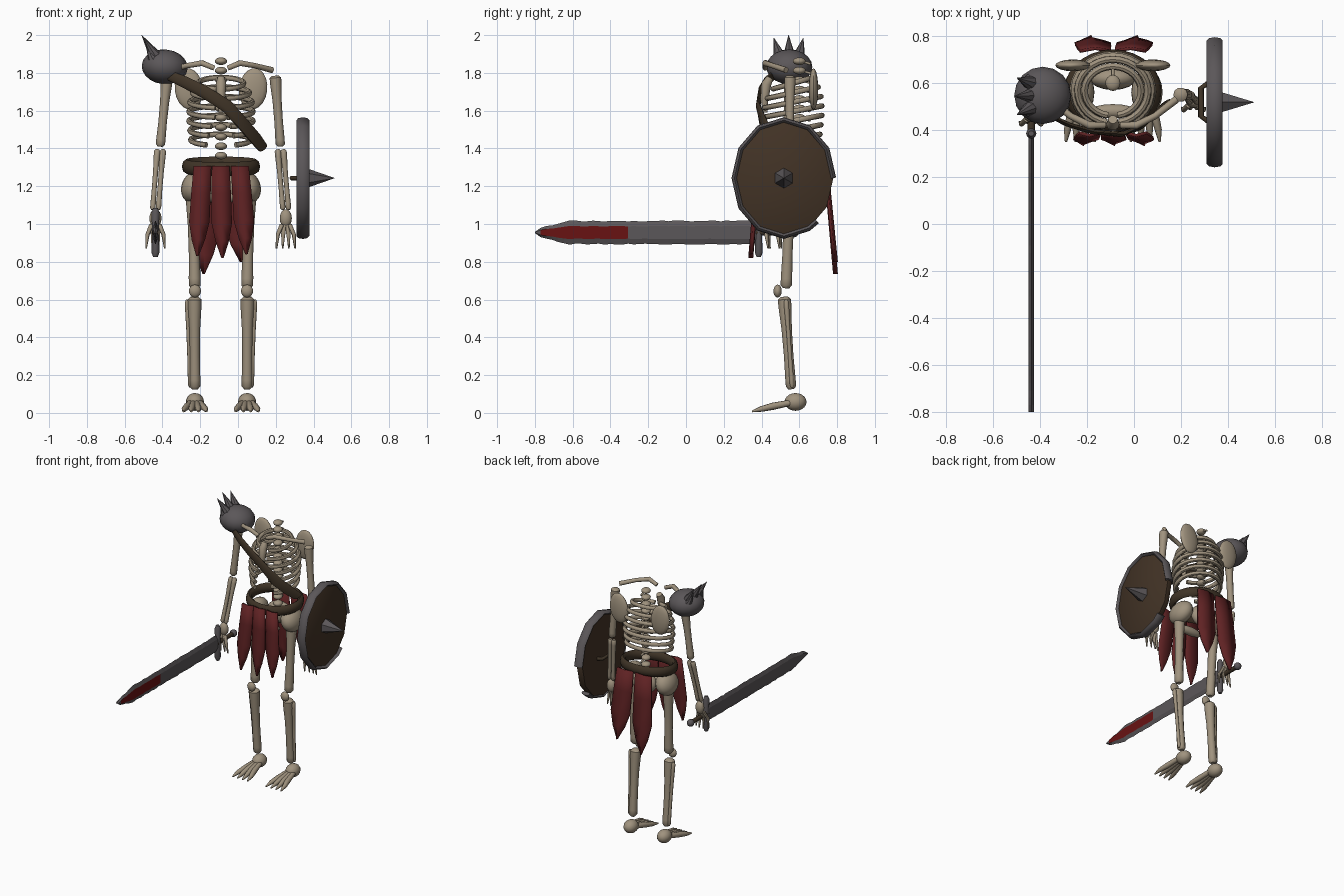
import bpy, bmesh, math, random
from mathutils import Vector, Matrix

random.seed(4)
if "Cube" in bpy.data.objects:
    bpy.data.objects.remove(bpy.data.objects["Cube"])


def material(name, rgb):
    m = bpy.data.materials.new(name)
    m.use_nodes = True
    m.diffuse_color = (*rgb, 1)
    m.node_tree.nodes["Principled BSDF"].inputs["Base Color"].default_value = (*rgb, 1)
    return m


BONE = material("bone", (.35, .29, .21))
IRON = material("dark iron", (.105, .095, .1))
WOOD = material("shield wood", (.055, .033, .019))
LEATHER = material("leather", (.05, .034, .02))
CLOTH = material("red cloth", (.115, .016, .017))
BLOOD = material("blood", (.14, .006, .006))
CX, CY = -.09, .565     # middle of the torso
made = []


def finish(name, bm, *mats):
    bmesh.ops.recalc_face_normals(bm, faces=bm.faces)
    mesh = bpy.data.meshes.new(name)
    bm.to_mesh(mesh)
    bm.free()
    ob = bpy.data.objects.new(name, mesh)
    bpy.context.collection.objects.link(ob)
    for m in mats:
        mesh.materials.append(m)
    made.append(ob)
    return ob


def skin(bm, rings, closed=False):
    """Bridge rings of points; cap the ends of an open run."""
    rows = [[bm.verts.new(p) for p in ring] for ring in rings]
    n = len(rows[0])
    pairs = list(zip(rows, rows[1:])) + ([(rows[-1], rows[0])] if closed else [])
    for a, b in pairs:
        for i in range(n):
            bm.faces.new((a[i], a[(i + 1) % n], b[(i + 1) % n], b[i]))
    if not closed:
        bm.faces.new(rows[0])
        bm.faces.new(rows[-1])


def tube(name, pts, radii, mat, up=(0, 1, 0), flat=1, sides=10, closed=False):
    """Sweep an oval along points; flat scales it sideways to the up vector."""
    pts = [Vector(p) for p in pts]
    rings, n = [], len(pts)
    for i, p in enumerate(pts):
        ahead = pts[(i + 1) % n] if closed else pts[min(i + 1, n - 1)]
        behind = pts[i - 1] if closed or i else pts[0]
        side = (ahead - behind).normalized().cross(Vector(up)).normalized()
        top = side.cross((ahead - behind).normalized())
        r = radii[i] if isinstance(radii, (list, tuple)) else radii
        rings.append([p + r * (side * flat * math.cos(t) + top * math.sin(t))
                      for t in (math.tau * k / sides for k in range(sides))])
    bm = bmesh.new()
    skin(bm, rings, closed)
    return finish(name, bm, mat)


def long_bone(name, a, b, r0, r1):
    """Straight bone with slightly swollen, rounded ends."""
    a, b = Vector(a), Vector(b)
    shape = ((0, .55), (.03, 1), (.12, 1), (.35, .85), (.65, .85), (.9, 1), (.97, 1), (1, .55))
    return tube(name, [a.lerp(b, t) for t, s in shape],
                [s * (r0 + (r1 - r0) * t) for t, s in shape], BONE)


def ball(name, loc, size, mat=BONE, turn=0):
    bm = bmesh.new()
    bmesh.ops.create_uvsphere(bm, u_segments=16, v_segments=10, radius=1)
    bm.transform(Matrix.Translation(loc) @ Matrix.Rotation(turn, 4, 'Y') @ Matrix.Diagonal((*size, 1)))
    return finish(name, bm, mat)


def spike(name, a, b, r, sides=8):
    a, b = Vector(a), Vector(b)
    return tube(name, [a, b], [r, .001], IRON, sides=sides)


# Spine
for i in range(13):
    z = 1.862 - i * .05
    ball(f"vertebra_{i}", (CX, .6, z), (.032, .034, .02))
    spine = long_bone(f"vertebra_spur_{i}", (CX, .61, z), (CX, .66, z - .015), .01, .007)

# Rib cage: loops open at the front, dropping forwards
for i in range(7):
    z, w = 1.745 - i * .05, (.12, .15, .165, .17, .17, .165, .16)[i]
    gap = .18 if i < 4 else .3 + .1 * (i - 4)
    pts = []
    for k in range(29):
        a = -math.pi / 2 + gap + (math.tau - 2 * gap) * k / 28
        pts.append((CX + w * math.cos(a), CY + (w - .015) * math.sin(a), z + .03 * math.sin(a)))
    tube(f"rib_{i}", pts, .0145, BONE, up=(0, 0, 1), sides=8)
tube("breastbone", [(CX, .445, 1.775), (CX, .425, 1.74), (CX, .415, 1.66), (CX, .42, 1.59)],
     [.02, .028, .022, .012], BONE)

# Paired bones of trunk and legs
for s, side in ((-1, "right"), (1, "left")):
    def at(dx, y, z):
        return (CX + s * dx, y, z)
    tube(side + "_collarbone", [at(.035, .42, 1.825), at(.1, .42, 1.852), at(.18, .46, 1.838), at(.27, .53, 1.815)],
         [.014, .016, .014, .016], BONE, up=(0, 0, 1))
    ball(side + "_shoulder_blade", at(.17, .675, 1.715), (.075, .025, .11), turn=s * .12)
    ball(side + "_hip_bone", at(.145, .56, 1.195), (.065, .1, .085), turn=-s * .3)
    long_bone(side + "_thigh_bone", at(.15, .55, 1.17), at(.138, .53, .66), .037, .031)
    ball(side + "_knee", at(.138, .485, .645), (.032, .022, .034))
    long_bone(side + "_shin_bone", at(.14, .52, .615), at(.138, .557, .125), .037, .028)
    long_bone(side + "_calf_bone", at(.178, .53, .6), at(.162, .562, .135), .014, .012)
    ball(side + "_heel", at(.138, .58, .058), (.048, .058, .047))
    for k in range(4):
        d = k - 1.5
        tube(f"{side}_toe_{k}", [at(.138 + d * .015, .56, .055), at(.138 + d * .027, .46, .035),
             at(.138 + d * .037, .4, .021), at(.138 + d * .041, .35, .008)], [.016, .019, .015, .005], BONE)
ball("tail_bone", (CX, .62, 1.19), (.1, .05, .08))
ball("pubic_bone", (CX, .48, 1.14), (.1, .03, .03))


# Arms: shoulder, elbow and wrist points
def arm(side, s, shoulder, elbow, wrist):
    shoulder, elbow, wrist = map(Vector, (shoulder, elbow, wrist))
    long_bone(side + "_upper_arm", shoulder, elbow, .031, .024)
    low = elbow - Vector((0, 0, .015))
    for d in (-1, 1):
        off = Vector((d * .015, 0, 0))
        long_bone(f"{side}_forearm_{'inner' if d * s < 0 else 'outer'}", low + off, wrist + off, .017, .014)
    ball(side + "_palm", wrist - Vector((0, 0, .045)), (.032, .026, .048))
    for k in range(4):
        d = k - 1.5
        base = wrist + Vector((d * .014, -abs(d) * .01, -.08))
        mid = base + Vector((d * .014, -.02, -.05))
        tube(f"{side}_finger_{k}", [base, mid, mid + Vector((d * .005, .01, -.075))],
             [.012, .011, .004], BONE, sides=8)


arm("left", 1, (.197, .55, 1.785), (.225, .55, 1.41), (.253, .52, 1.075))
arm("right", -1, (-.375, .55, 1.78), (-.412, .53, 1.41), (-.437, .46, 1.075))

# Spiked shoulder guard
ball("shoulder_guard", (-.388, .547, 1.832), (.122, .122, .092), IRON, .08)
for k in (-1, 0, 1):
    spike(f"shoulder_spike_{k + 2}", (-.435, .547 + k * .05, 1.885),
          (-.51 + abs(k) * .012, .543 + k * .078, 2 - abs(k) * .015), .034)
    spike(f"small_spike_{k + 2}", (-.45, .547 + k * .065, 1.87),
          (-.487, .547 + k * .06, 1.95), .026)

# Shoulder strap and belt
tube("chest_strap", [(-.36, .47, 1.785), (-.28, .425, 1.75), (-.18, .395, 1.7), (-.06, .382, 1.625),
                     (.03, .4, 1.525), (.09, .43, 1.455), (.13, .475, 1.405)],
     [.026, .031, .033, .034, .033, .033, .028], LEATHER, up=(0, 1, .1), flat=1).name = "chest_strap"
strap = made[-1]
for v in strap.data.vertices:      # press the strap flat against the ribs
    x = v.co.x
    middle = .382 + .9 * (x + .07) ** 2 + max(0, x) * .9
    v.co.y = middle + (v.co.y - middle) * .35
loop = [(CX + .185 * math.cos(a), CY + .155 * math.sin(a), 1.305 + .015 * math.sin(a))
        for a in (math.tau * k / 28 for k in range(28))]
tube("belt", loop, .037, LEATHER, up=(0, 0, 1), flat=.6, closed=True, sides=8)


# Torn cloth strips: pointed, folded along the middle
def strip(name, x0, x1, width, y0, y1, z0, z1):
    bm = bmesh.new()
    fold = math.copysign(.012, y1 - y0)
    rows = []
    for t, w in ((0, .9), (.3, 1), (.62, 1.05), (.82, .65), (1, .04)):
        x, y, z = x0 + (x1 - x0) * t, y0 + (y1 - y0) * t, z0 + (z1 - z0) * t
        rows.append([bm.verts.new((x + d * w * width / 2, y + (fold if d == 0 else 0), z))
                     for d in (-1, 0, 1)])
    for a, b in zip(rows, rows[1:]):
        for i in (0, 1):
            bm.faces.new((a[i], a[i + 1], b[i + 1], b[i]))
    ob = finish(name, bm, CLOTH)
    mod = ob.modifiers.new("thickness", 'SOLIDIFY')
    mod.thickness, mod.offset = .014, 0


for k, (x0, x1, z1) in enumerate(((-.188, -.215, .83), (-.092, -.082, .82), (.01, .045, .84))):
    strip(f"front_cloth_{k}", x0, x1, .1, .388, .35, 1.306, z1)
for k, (x0, x1, z1) in enumerate(((-.165, -.182, .735), (-.015, .015, .8))):
    strip(f"back_cloth_{k}", x0, x1, .145, .735, .785, 1.306, z1)

# Round shield: twelve-sided board, broken iron rim, boss spike
SY, SZ = .518, 1.243


def rim_point(x, deg, scale=1):
    a = math.radians(deg)
    return (x, SY + .262 * scale * math.cos(a), SZ + .307 * scale * math.sin(a))


bm = bmesh.new()
skin(bm, [[rim_point(x, k * 30, r) for k in range(12)] for x, r in ((.315, .97), (.325, 1), (.355, 1), (.36, .97))])
finish("shield_board", bm, WOOD)
tube("shield_rim", [rim_point(.342, k * 30) for k in range(11)] + [rim_point(.342, 312)],
     .02, IRON, up=(1, 0, 0), flat=.75, sides=8)
made[-1].scale.x = 1
for v in made[-1].data.vertices:    # the rim is deeper than it is wide
    v.co.x = .34 + (v.co.x - .34) * 1.7
spike("shield_spike", (.355, SY, SZ), (.51, SY, SZ), .055, 6)
tube("shield_grip", [(.315, SY - .08, SZ), (.285, SY - .06, SZ), (.285, SY + .06, SZ), (.315, SY + .08, SZ)],
     .012, LEATHER, up=(0, 0, 1))

# Sword: ragged blade with a blood-stained flat, guard, grip and pommel
SX, BZ = -.437, .955
bm = bmesh.new()
rings = []
for k in range(39):
    y = -.8 + 1.17 * k / 38
    h = .065 * min(1, .05 + ((y + .8) / .2) ** .6)
    up, down = h - random.random() * .007 * (k > 1), h - random.random() * .007 * (k > 1)
    rings.append([(SX + x, y, BZ + z) for x, z in ((0, up), (.011, up * .55), (.011, -down * .55),
                                                 (0, -down), (-.011, -down * .55), (-.011, up * .55))])
skin(bm, rings)
blade = finish("sword_blade", bm, IRON, BLOOD)
for f in blade.data.polygons:
    c = f.center
    if c.x > SX + .01 and -.76 < c.y < -.3:
        f.material_index = 1
tube("sword_guard", [(SX, .385, z) for z in (.825, .85, .955, 1.06, 1.085)], [.012, .022, .017, .022, .012], IRON)
tube("sword_grip", [(SX, .37, BZ), (SX, .55, BZ)], .016, LEATHER, up=(0, 0, 1))
ball("sword_pommel", (SX, .57, BZ), (.026, .026, .026), IRON)

# Smooth rounded parts, leaving sharp edges crisp
bpy.ops.object.select_all(action='DESELECT')
for ob in made:
    if "spike" not in ob.name and "blade" not in ob.name.replace("shoulder_blade", ""):
        ob.select_set(True)
        bpy.context.view_layer.objects.active = ob
bpy.ops.object.shade_smooth_by_angle(angle=math.radians(45))
